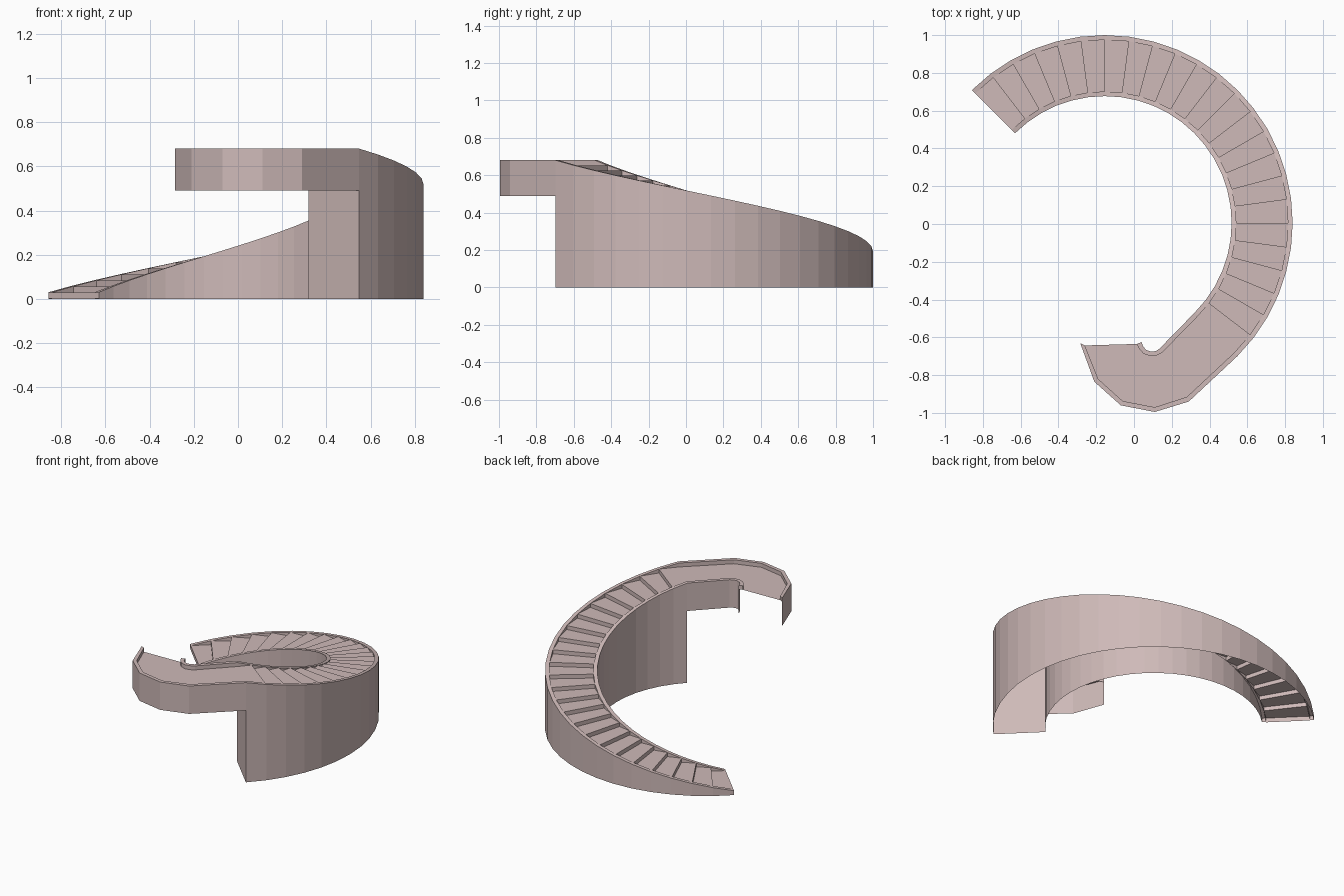
import bpy, bmesh, math

if "Cube" in bpy.data.objects:
    bpy.data.objects.remove(bpy.data.objects["Cube"])

CX, CY = -0.155, 0.005          # centre of the stair curve
R_OUT, R_IN, RIM = 0.995, 0.672, 0.025
STEPS = 24
Z0, Z1, Z_SKIRT = 0.03, 0.68, 0.49

mat = bpy.data.materials.new("dusty_stone")
mat.diffuse_color = (0.62, 0.49, 0.48, 1)
mat.use_nodes = True
mat.node_tree.nodes["Principled BSDF"].inputs["Base Color"].default_value = mat.diffuse_color


def height(k):
    return Z0 + (Z1 - Z0) * k / STEPS


def polar(r, k):
    a = math.radians(135 - 180 * k / STEPS)
    return (CX + r * math.cos(a), CY + r * math.sin(a))


def build(name, quads):
    """Flat-shaded object from a list of polygons."""
    bm = bmesh.new()
    for q in quads:
        bm.faces.new([bm.verts.new(p) for p in q])
    bmesh.ops.remove_doubles(bm, verts=bm.verts, dist=0.0005)
    bmesh.ops.recalc_face_normals(bm, faces=bm.faces)
    me = bpy.data.meshes.new(name)
    bm.to_mesh(me)
    bm.free()
    me.materials.append(mat)
    ob = bpy.data.objects.new(name, me)
    bpy.context.collection.objects.link(ob)
    return ob


def wall(name, outer, inner, tops, base, lip):
    """Skirt wall up to a sloped rim, with a short lip down to the treads."""
    rows = []
    for o, i, t in zip(outer, inner, tops):
        rows.append([(*o, base), (*o, t), (*i, t), (*i, max(0, t - lip))])
    quads = [(a[j], b[j], b[j + 1], a[j + 1])
             for a, b in zip(rows, rows[1:]) for j in range(3)]
    # small caps at the rim ends
    for o, i, t in ((outer[0], inner[0], tops[0]), (outer[-1], inner[-1], tops[-1])):
        z = max(0, t - lip)
        quads.append([(*o, t), (*i, t), (*i, z), (*o, z)])
    return build(name, quads)


ks = range(STEPS + 1)
rise = (Z1 - Z0) / STEPS
tops = [height(k) for k in ks]

# curved outer and inner stair walls
for name, r, s in (("outer_stair_wall", R_OUT, -1), ("inner_stair_wall", R_IN, 1)):
    wall(name, [polar(r, k) for k in ks], [polar(r + s * RIM, k) for k in ks],
         tops, 0, rise)

# treads and risers
a, b = R_IN + RIM, R_OUT - RIM
quads = []
for k in range(STEPS):
    z, zl = height(k), (height(k - 1) if k else 0)
    p, q = polar(a, k), polar(b, k)
    p2, q2 = polar(a, k + 1), polar(b, k + 1)
    quads.append([(*p, zl), (*q, zl), (*q, z), (*p, z)])
    quads.append([(*p, z), (*q, z), (*q2, z), (*p2, z)])
build("stair_steps", quads)

# closing wall under the landing
p, q = polar(R_IN, STEPS), polar(R_OUT, STEPS)
build("end_wall", [[(*p, 0), (*q, 0), (*q, Z_SKIRT), (*p, Z_SKIRT)]])

# landing: outlines of the two side walls
out_o = [polar(R_OUT, STEPS), (0.29, -0.94), (0.11, -0.995), (-0.07, -0.96),
         (-0.21, -0.835), (-0.285, -0.63)]
out_i = [polar(b, STEPS), (0.28, -0.915), (0.11, -0.97), (-0.06, -0.937),
         (-0.19, -0.82), (-0.26, -0.643)]
in_o = [polar(R_IN, STEPS), (0.135, -0.66), (0.115, -0.673), (0.09, -0.676),
        (0.065, -0.667), (0.048, -0.648), (0.04, -0.625)]
in_i = [polar(a, STEPS), (0.15, -0.68), (0.122, -0.695), (0.09, -0.7),
        (0.052, -0.688), (0.027, -0.66), (0.015, -0.635)]
wall("landing_outer_wall", out_o, out_i, [Z1] * len(out_o), Z_SKIRT, rise)
wall("landing_inner_wall", in_o, in_i, [Z1] * len(in_o), Z_SKIRT, rise)

# landing floor
zf = height(STEPS - 1)
build("landing_floor", [[(*p, zf) for p in out_i + in_i[::-1]]])
